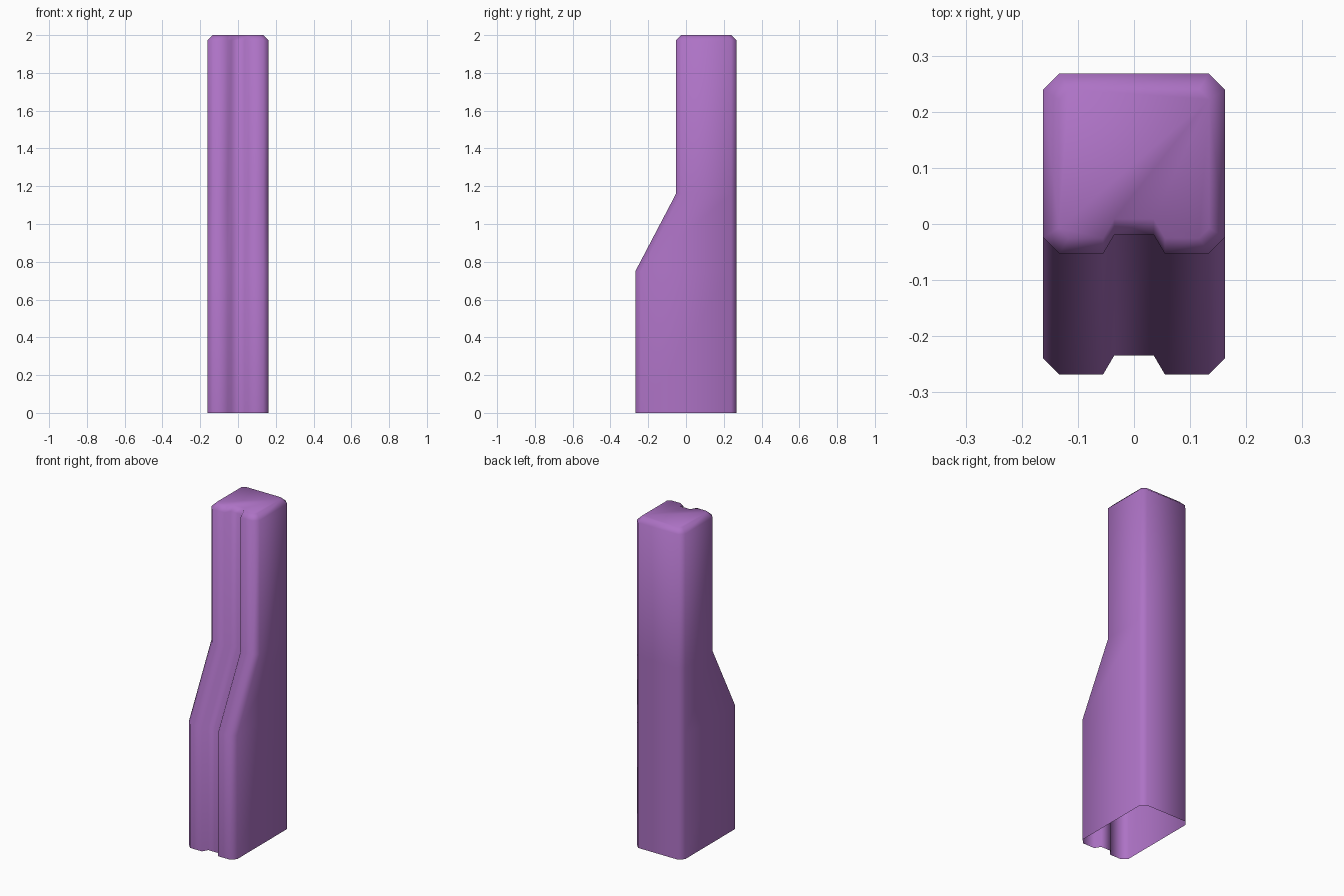
import bpy, bmesh, math

if "Cube" in bpy.data.objects:
    bpy.data.objects.remove(bpy.data.objects["Cube"])


def section(front, z, inset=0.0):
    """Grooved, chamfered outline at one height; front is the y of the front face."""
    w, back, c = 0.162 - inset, 0.268 - inset, 0.029 - inset * 0.4
    f = front + inset
    half = [(0.035, f + 0.034), (0.055, f), (w - c, f), (w, f + c),
            (w, back - c), (w - c, back)]
    loop = half + [(-x, y) for x, y in reversed(half)]
    return [(x, y, z) for x, y in loop]


# Post levels: deep base, sloped shoulder, slim top with bevelled rim
levels = [section(-0.268, 0), section(-0.268, 0.75), section(-0.053, 1.16),
          section(-0.053, 1.972), section(-0.053, 2.0, 0.028)]

bm = bmesh.new()
rings = [[bm.verts.new(p) for p in level] for level in levels]
n = len(rings[0])
for low, high in zip(rings, rings[1:]):
    for i in range(n):
        j = (i + 1) % n
        bm.faces.new((low[i], low[j], high[j], high[i]))
# Closed top; the underside stays open
bm.faces.new(rings[-1])

mesh = bpy.data.meshes.new("grooved_post")
bm.to_mesh(mesh)
bm.free()
post = bpy.data.objects.new("grooved_post", mesh)
bpy.context.collection.objects.link(post)

# Purple finish
purple = bpy.data.materials.new("purple")
purple.diffuse_color = (0.42, 0.17, 0.56, 1)
purple.use_nodes = True
purple.node_tree.nodes["Principled BSDF"].inputs["Base Color"].default_value = purple.diffuse_color
mesh.materials.append(purple)

# Soft shading across the chamfers and groove
bpy.context.view_layer.objects.active = post
post.select_set(True)
bpy.ops.object.shade_smooth_by_angle(angle=math.radians(65))
